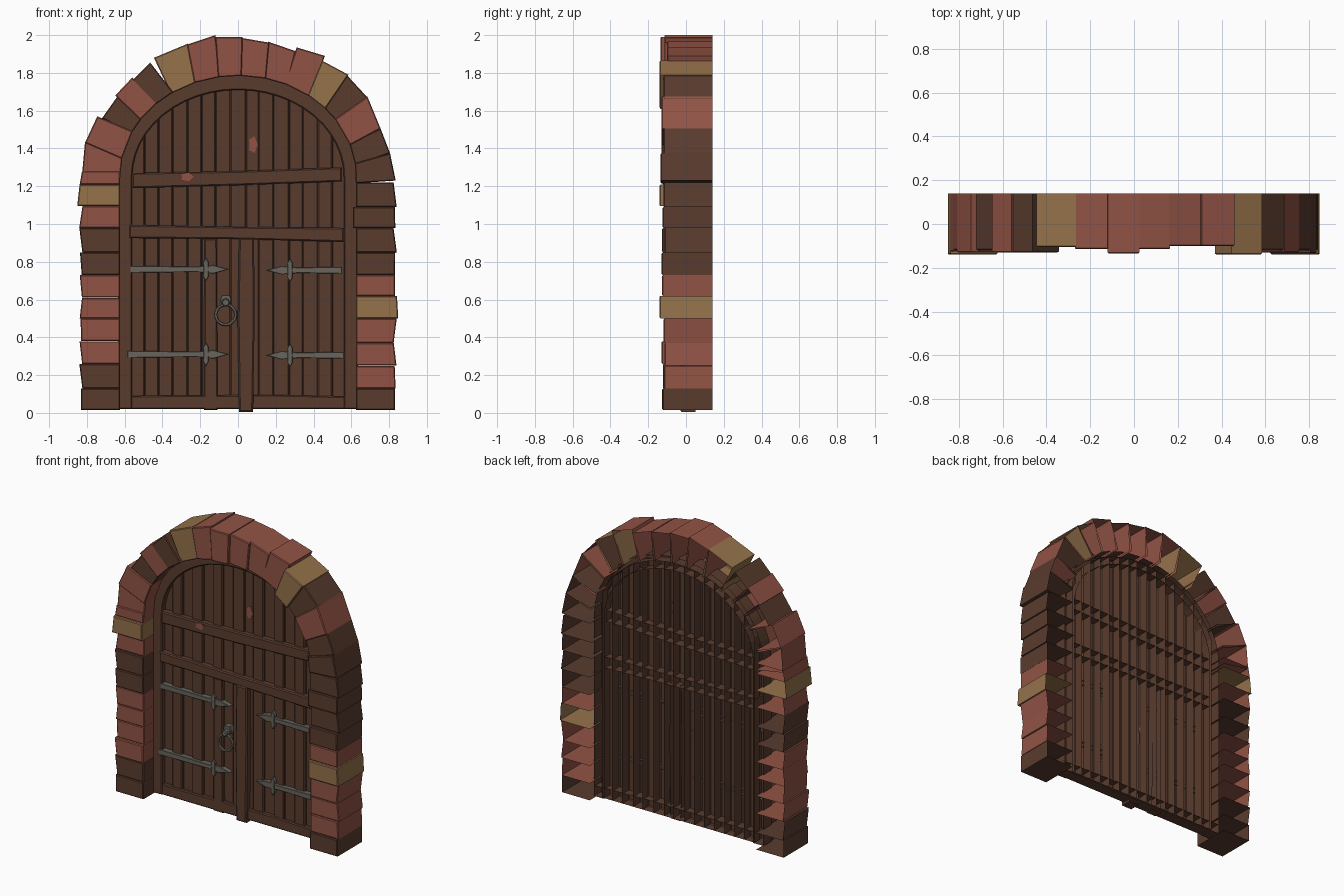
import bpy, bmesh, math, random
from math import sin, cos, radians, sqrt

if "Cube" in bpy.data.objects:
    bpy.data.objects.remove(bpy.data.objects["Cube"])

random.seed(4)
J = random.uniform


def mat(name, rgb):
    m = bpy.data.materials.new(name)
    m.diffuse_color = (*rgb, 1)
    m.use_nodes = True
    m.node_tree.nodes["Principled BSDF"].inputs["Base Color"].default_value = m.diffuse_color
    return m


BROWN = mat("dark_brown", (0.100, 0.044, 0.027))
RED = mat("brick_red", (0.285, 0.086, 0.060))
TAN = mat("sandy_tan", (0.300, 0.168, 0.070))
IRON = mat("grey_iron", (0.135, 0.128, 0.108))
COL = {"D": BROWN, "R": RED, "T": TAN}
BACK = 0.08  # open back of the door parts


def block(name, poly, front, back, material, bevel=0.005, cut_edge=None):
    """Open-backed block: (x, z) outline extruded from front to back, front rim bevelled.
    cut_edge is the side whose wall stops early because the door frame covers it."""
    bm = bmesh.new()
    f = [bm.verts.new((x, front, z)) for x, z in poly]
    b = [bm.verts.new((x, back, z)) for x, z in poly]
    face = bm.faces.new(f)
    n = len(poly)
    for k in range(n):
        q = (k + 1) % n
        if k == cut_edge:
            m0 = bm.verts.new((poly[k][0], 0.02, poly[k][1]))
            m1 = bm.verts.new((poly[q][0], 0.02, poly[q][1]))
            bm.faces.new((f[q], f[k], m0, m1))
        else:
            bm.faces.new((f[q], f[k], b[k], b[q]))
    bmesh.ops.recalc_face_normals(bm, faces=bm.faces)
    face.normal_update()
    if face.normal.y > 0:
        bmesh.ops.reverse_faces(bm, faces=bm.faces)
    if bevel:
        bmesh.ops.bevel(bm, geom=list(face.edges), offset=bevel, segments=1, affect='EDGES')
    me = bpy.data.meshes.new(name)
    bm.to_mesh(me)
    bm.free()
    me.materials.append(material)
    ob = bpy.data.objects.new(name, me)
    bpy.context.collection.objects.link(ob)
    return ob


def arch(rx, rz, deg):
    return rx * cos(radians(deg)), 1.25 + rz * sin(radians(deg))


# Arch stones: colour, inner end angle, outer start x z, outer end x z, front y
stones = [
    ("R", 169, -.825, 1.27, -.81, 1.435, -.12), ("R", 154, -.81, 1.43, -.745, 1.57, -.13),
    ("D", 145, -.72, 1.56, -.635, 1.68, -.12), ("R", 134, -.65, 1.68, -.56, 1.775, -.13),
    ("D", 124, -.56, 1.76, -.465, 1.855, -.13), ("T", 111, -.445, 1.88, -.265, 1.955, -.105),
    ("R", 99, -.27, 1.95, -.12, 2.00, -.115), ("R", 89, -.12, 1.99, .025, 1.99, -.135),
    ("R", 77, .02, 1.985, .165, 1.96, -.115), ("R", 66, .16, 1.965, .305, 1.915, -.10),
    ("R", 53, .31, 1.935, .46, 1.89, -.10), ("T", 43, .445, 1.865, .585, 1.79, -.14),
    ("D", 34, .575, 1.79, .69, 1.665, -.12), ("R", 19, .685, 1.675, .755, 1.505, -.13),
    ("D", 7, .755, 1.505, .805, 1.375, -.12), ("D", -3, .805, 1.375, .835, 1.23, -.135)]
start = 181
for i, (c, end, ax, az, bx, bz, y) in enumerate(stones):
    block(f"arch_stone_{i}", [(ax, az), (bx, bz), arch(.625, .535, end - .7), arch(.625, .535, start + .7)],
          y, 0.14, COL[c], 0.005, 2)
    start = end

# Side column stones, listed bottom to top
left_z = [.015, .13, .26, .38, .50, .61, .73, .85, .98, 1.095, 1.21, 1.28]
right_z = [.015, .13, .25, .37, .50, .62, .73, .85, .98, 1.09, 1.22]
for side, zs, cols in ((-1, left_z, "DDRRRRDDRTR"), (1, right_z, "DRRRTRDDDD")):
    for i, c in enumerate(cols):
        lo, hi = zs[i], zs[i + 1]
        w = 0.832 + (0.013 if c == "T" else 0)
        inner = 0.61 if (side == 1 and i == 8) else 0.625
        t = 0 if i == 0 else J(-.01, .01)
        quad = [(side * (w + t), lo), (side * (w - t), hi - .001), (side * inner, hi - .001), (side * inner, lo)]
        y = -.14 if c == "T" else J(-.13, -.112)
        block(f"column_stone_{'left' if side < 0 else 'right'}_{i}", quad, y, 0.14, COL[c], 0.005, 2)

# Arched door frame
angles = [180 - 7.5 * k for k in range(25)]
outer = [(-.635, .02)] + [arch(.635, .55, a) for a in angles] + [(.635, .02)]
inner = [(.56, .02)] + [arch(.56, .46, a) for a in reversed(angles)] + [(-.56, .02)]
block("door_frame", outer + inner, -.015, BACK, BROWN, 0.006)

# Planks
N, step = 15, 0.0767
top = lambda x: 1.25 + .51 * sqrt(max(0, 1 - (x / .605) ** 2))
edges = [-.575 + step * i + J(-.006, .006) for i in range(N + 1)]
fronts = []
for i in range(N):
    x0, x1 = edges[i] - .001, edges[i + 1] + .001
    m = (x0 + x1) / 2
    y = .014 - .012 * (i % 2) + J(-.004, .004)
    fronts.append(y)
    block(f"plank_{i}", [(x0, .025), (x1, .025), (x1, top(x1)), (m, top(m)), (x0, top(x0))],
          y, BACK, BROWN, 0.006)

# Cross beams and posts
block("upper_beam", [(-.56, 1.19), (0, 1.205), (.55, 1.225), (.55, 1.30), (0, 1.28), (-.56, 1.27)],
      -.025, BACK - .01, BROWN, 0.007)
block("middle_beam", [(-.575, .925), (0, .92), (.56, .905), (.56, .98), (0, .985), (-.575, .995)],
      -.025, BACK - .01, BROWN, 0.007)
block("bottom_beam", [(-.64, .02), (.64, .02), (.64, .085), (.2, .095), (-.64, .09)], -.01, BACK - .01, BROWN, 0.006)
block("center_post", [(.005, .005), (.08, .005), (.088, .5), (.085, .925), (.005, .925), (-.002, .5)],
      -.03, .05, BROWN, 0.008)
block("left_post", [(-.18, .015), (-.108, .015), (-.112, .92), (-.178, .92)], -.01, .05, BROWN, 0.006)

# Iron strap hinges with a leaf tip and a cross piece
for i, (root, tip, cross, z) in enumerate([(-.57, -.05, -.17, .76), (.55, .15, .275, .755),
                                           (-.585, -.05, -.17, .31), (.56, .15, .275, .305)]):
    d = 1 if tip > root else -1
    block(f"hinge_strap_{i}", [(root, z - .018), (tip - .17 * d, z - .014), (tip - .08 * d, z - .022), (tip, z),
                               (tip - .08 * d, z + .022), (tip - .17 * d, z + .014), (root, z + .018)],
          -.02, .015, IRON, 0.002)
    block(f"hinge_cross_{i}", [(cross, z - .062), (cross + .014, z - .038), (cross + .012, z), (cross + .014, z + .038),
                               (cross, z + .062), (cross - .014, z + .038), (cross - .012, z),
                               (cross - .014, z - .038)], -.024, .015, IRON, 0.002)

# Ring handle with its mount
block("handle_mount", [(-.09, .575), (-.04, .575), (-.035, .6), (-.045, .625), (-.085, .625), (-.095, .6)],
      -.025, .015, IRON, 0.003)
block("handle_knob", [(-.065 + .022 * cos(k * math.pi / 4), .585 + .022 * sin(k * math.pi / 4)) for k in range(8)],
      -.055, -.01, IRON, 0.005)
bpy.ops.mesh.primitive_torus_add(major_segments=20, minor_segments=6, major_radius=.053, minor_radius=.009,
                                 location=(-.065, -.042, .52), rotation=(math.pi / 2 - .08, 0, 0))
bpy.context.object.name = "handle_ring"
bpy.context.object.data.materials.append(IRON)

# Worn patches: thin ragged plates
for name, cx, cz, w, h, y in (("plank_patch", .08, 1.42, .026, .047, fronts[8]),
                              ("beam_patch", -.27, 1.25, .036, .026, -.025)):
    pts = [(cx + w * (1 - .25 * (k % 2)) * cos(k * math.pi / 5), cz + h * (1 - .2 * (k % 2)) * sin(k * math.pi / 5))
           for k in range(10)]
    block(name, pts, y - .003, y + .001, RED, 0)
